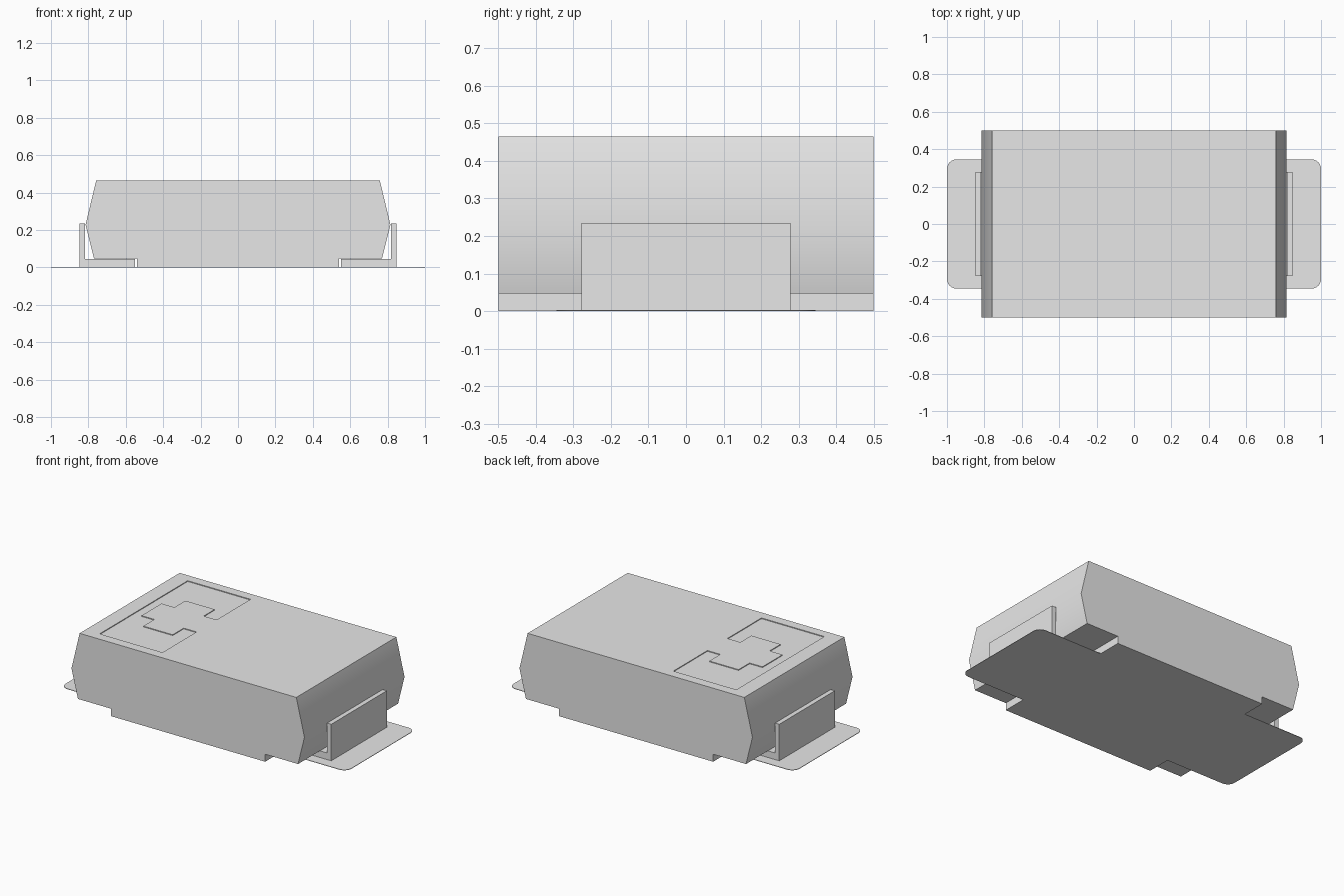
import bpy
import bmesh
import math
from mathutils import Vector

cube = bpy.data.objects.get("Cube")
if cube:
    bpy.data.objects.remove(cube, do_unlink=True)

GREY = (0.8, 0.8, 0.8, 1.0)
mat = bpy.data.materials.new("plain grey")
mat.use_nodes = True
mat.diffuse_color = GREY
mat.node_tree.nodes["Principled BSDF"].inputs["Base Color"].default_value = GREY


def activate(obj):
    bpy.ops.object.select_all(action="DESELECT")
    obj.select_set(True)
    bpy.context.view_layer.objects.active = obj


def prism(name, outline, sweep):
    """Closed 3D outline extruded along the sweep vector."""
    bm = bmesh.new()
    face = bm.faces.new([bm.verts.new(p) for p in outline])
    ext = bmesh.ops.extrude_face_region(bm, geom=[face])
    moved = [g for g in ext["geom"] if isinstance(g, bmesh.types.BMVert)]
    bmesh.ops.translate(bm, verts=moved, vec=Vector(sweep))
    bmesh.ops.recalc_face_normals(bm, faces=bm.faces)
    mesh = bpy.data.meshes.new(name)
    bm.to_mesh(mesh)
    bm.free()
    mesh.materials.append(mat)
    obj = bpy.data.objects.new(name, mesh)
    bpy.context.collection.objects.link(obj)
    return obj


def smooth(obj):
    activate(obj)
    bpy.ops.object.shade_smooth_by_angle(angle=math.radians(30))


# Body: barrel-sided block with a narrower pedestal below
half = [(0.54, 0.0), (0.54, 0.047), (0.77, 0.047), (0.815, 0.228), (0.758, 0.465)]
profile = half + [(-x, z) for x, z in reversed(half)]
body = prism("body", [(x, -0.5, z) for x, z in profile], (0, 1, 0))

# Shallow polarity recess in the top, leaving a stepped island joined at one side
recess = [(-0.66, -0.44), (-0.22, -0.44), (-0.22, -0.10), (-0.31, -0.10),
          (-0.31, -0.21), (-0.515, -0.21), (-0.515, -0.10), (-0.605, -0.10)]
recess += [(x, -y) for x, y in reversed(recess)]
cutter = prism("recess_cutter", [(x, y, 0.46) for x, y in recess], (0, 0, 0.05))
cutter.hide_render = True
cut = body.modifiers.new("recess", "BOOLEAN")
cut.operation = "DIFFERENCE"
cut.solver = "EXACT"
cut.object = cutter
activate(body)
bpy.ops.object.modifier_apply(modifier=cut.name)
bpy.data.objects.remove(cutter, do_unlink=True)
smooth(body)

# L-shaped leads and thin solder pads at both ends
lead_profile = [(0.55, 0.0), (0.847, 0.0), (0.847, 0.234), (0.818, 0.234),
                (0.818, 0.045), (0.55, 0.045)]
R, W = 0.05, 0.345
corner = [(1 - R + R * math.sin(a), W - R + R * math.cos(a))
          for a in (math.radians(15 * i) for i in range(7))]
pad_outline = [(0.5, W)] + corner + [(x, -y) for x, y in reversed(corner)] + [(0.5, -W)]

for side, s in (("left", 1), ("right", -1)):
    prism(side + "_lead", [(s * x, -0.278, z) for x, z in lead_profile], (0, 0.556, 0))
    smooth(prism(side + "_pad", [(s * x, y, 0) for x, y in pad_outline], (0, 0, 0.003)))
